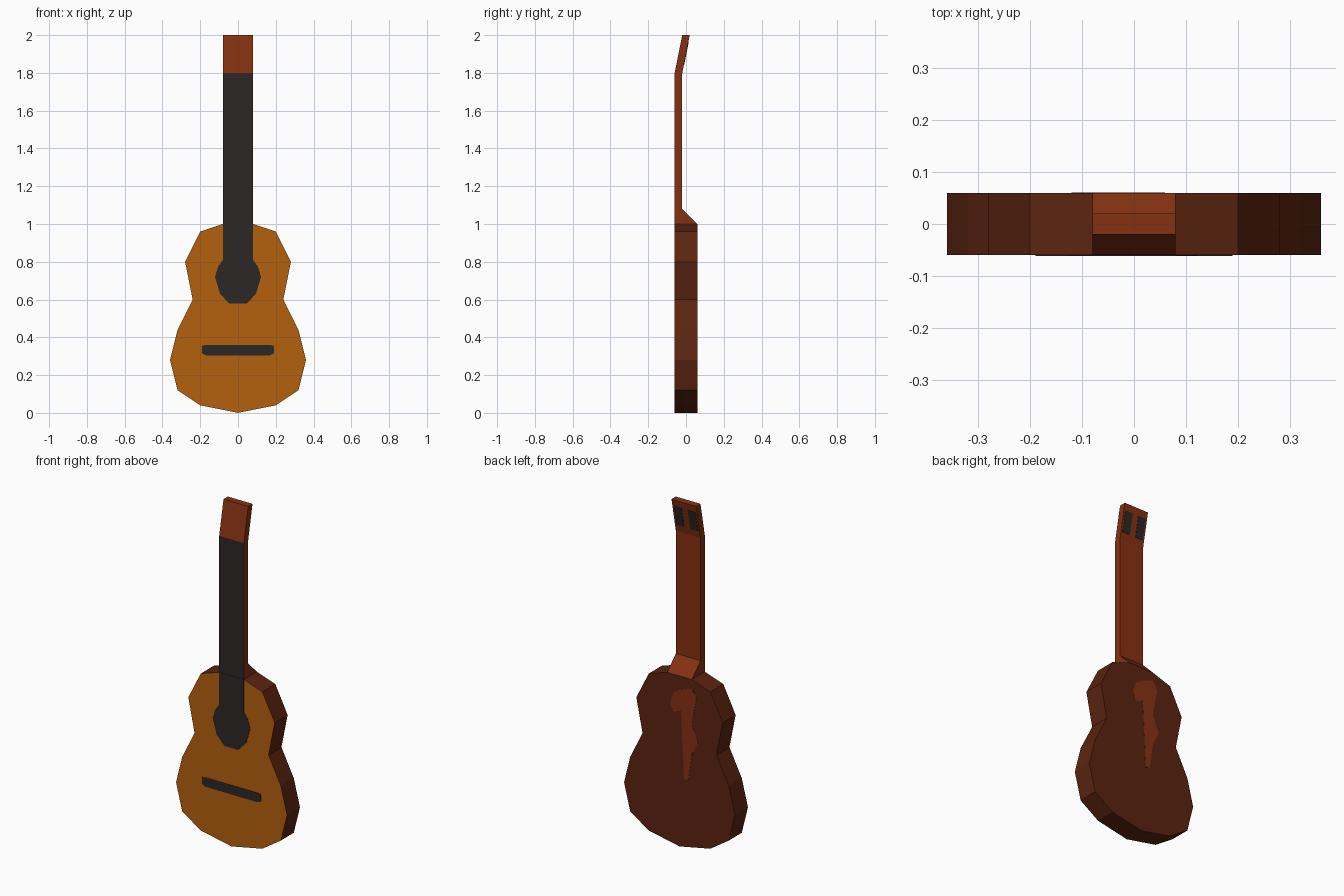
import bpy, bmesh
from mathutils import Vector

if "Cube" in bpy.data.objects:
    bpy.data.objects.remove(bpy.data.objects["Cube"])


def mat(name, rgb):
    m = bpy.data.materials.new(name)
    m.diffuse_color = (*rgb, 1)
    m.use_nodes = True
    m.node_tree.nodes["Principled BSDF"].inputs["Base Color"].default_value = m.diffuse_color
    return m


SPRUCE = mat("orange_spruce", (0.456, 0.115, 0.004))
NECK = mat("red_brown_wood", (0.235, 0.031, 0.006))
BODY = mat("dark_brown_wood", (0.105, 0.018, 0.005))
DARK = mat("dark_ebony", (0.027, 0.020, 0.020))


def prism(name, pts, offset, mats, front=0):
    """Extrude a 3D polygon along offset; faces looking to -y get slot `front`."""
    bm = bmesh.new()
    off = Vector(offset)
    a = [bm.verts.new(p) for p in pts]
    b = [bm.verts.new(Vector(p) + off) for p in pts]
    bm.faces.new(a)
    bm.faces.new(b[::-1])
    n = len(a)
    for i in range(n):
        j = (i + 1) % n
        bm.faces.new((a[j], a[i], b[i], b[j]))
    bmesh.ops.recalc_face_normals(bm, faces=bm.faces)
    for f in bm.faces:
        if f.normal.y < -0.95:
            f.material_index = front
    me = bpy.data.meshes.new(name)
    bm.to_mesh(me)
    bm.free()
    for m in mats:
        me.materials.append(m)
    ob = bpy.data.objects.new(name, me)
    bpy.context.collection.objects.link(ob)
    return ob


def mirrored(half):
    """Close a right-hand (x, z) outline with its mirror image."""
    return half + [(-x, z) for x, z in reversed(half) if x > 0]


def plate(name, outline, y, depth, material):
    return prism(name, [(x, y, z) for x, z in outline], (0, depth, 0), [material])


# Body: waisted outline, spruce front, dark sides and back
half = [(0, 0), (0.2, 0.04), (0.32, 0.12), (0.36, 0.28), (0.32, 0.44),
        (0.24, 0.6), (0.28, 0.8), (0.2, 0.96), (0.08, 1.0)]
prism("body", [(x, -0.06, z) for x, z in mirrored(half)], (0, 0.12, 0),
      [BODY, SPRUCE], front=1)

# Neck with sloping heel, dark fingerboard on its front face
side = [(-0.06, 1.0), (0.06, 1.0), (-0.02, 1.08), (-0.02, 1.8), (-0.06, 1.8)]
prism("neck", [(-0.08, y, z) for y, z in side], (0.16, 0, 0), [NECK, DARK], front=1)

# Headstock leaning back
side = [(-0.06, 1.8), (-0.02, 1.8), (0.02, 2.0), (-0.02, 2.0)]
prism("headstock", [(-0.08, y, z) for y, z in side], (0.16, 0, 0), [NECK])

# Dark tuner plates on the back of the headstock
for s, label in ((-1, "left"), (1, "right")):
    pts = [(s * x, -0.02 + 0.2 * (z - 1.8) - 0.001, z)
           for x, z in ((0.02, 1.84), (0.07, 1.84), (0.07, 1.96), (0.02, 1.96))]
    prism("tuner_plate_" + label, pts, (0, 0.003, 0), [DARK])

# Fingerboard end running into the sound hole
hole = [(0.045, 0.578), (0.095, 0.63), (0.122, 0.72), (0.105, 0.775),
        (0.08, 0.81), (0.08, 1.0)]
plate("sound_hole", mirrored(hole), -0.0615, 0.003, DARK)

# Bridge
bridge = [(0.17, 0.305), (0.19, 0.315), (0.19, 0.355), (0.17, 0.36)]
plate("bridge", mirrored(bridge), -0.0615, 0.003, DARK)

# Lighter worn patch on the back
patch = [(0.06, 0.83), (0.04, 0.89), (0, 0.92), (-0.08, 0.95), (-0.11, 0.9),
         (-0.08, 0.74), (-0.12, 0.64), (-0.08, 0.56), (-0.06, 0.41),
         (-0.03, 0.4), (-0.01, 0.8), (0.04, 0.78)]
plate("back_patch", patch, 0.0585, 0.0025, NECK)
